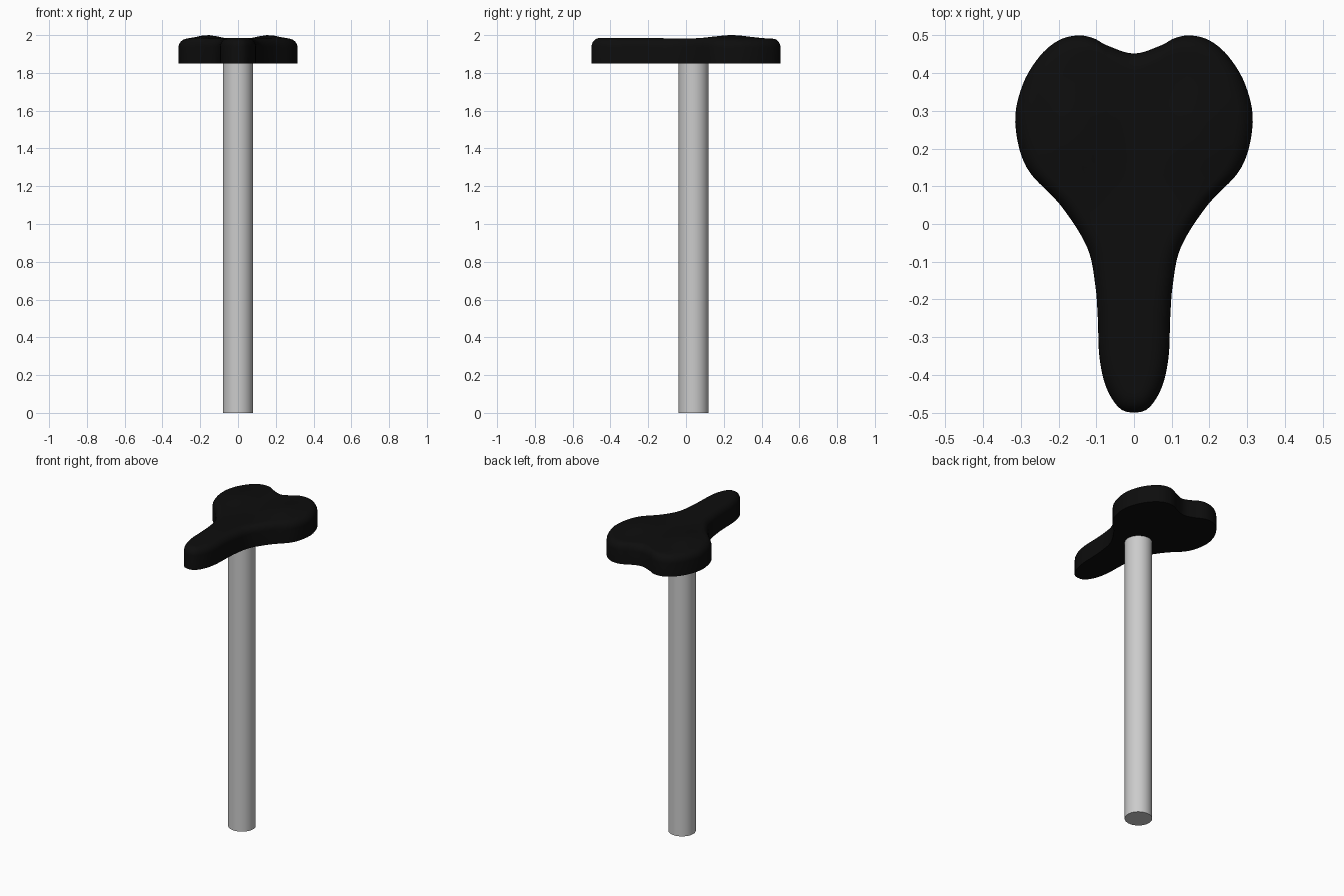
import bpy, bmesh, math
from mathutils import Vector

if "Cube" in bpy.data.objects:
    bpy.data.objects.remove(bpy.data.objects["Cube"])

BASE = 1.85


def spline(pts, steps=5):
    """Smooth curve through 2D points; the ends mirror across x = 0."""
    p = [Vector(q) for q in pts]
    p = [Vector((-p[1].x, p[1].y))] + p + [Vector((-p[-2].x, p[-2].y))]
    out = []
    for a, b, c, d in zip(p, p[1:], p[2:], p[3:]):
        for i in range(steps):
            t = i / steps
            out.append(0.5 * (2 * b + (c - a) * t + (2 * a - 5 * b + 4 * c - d) * t**2
                              + (3 * b - a - 3 * c + d) * t**3))
    return out + [p[-2]]


def top_height(x, y):
    """Gently padded top: two raised rear lobes with a valley between."""
    lobe = math.exp(-((abs(x) - 0.16) / 0.08) ** 2 - ((y - 0.24) / 0.14) ** 2)
    nose = 0.006 * min(1, max(0, (0.1 - y) / 0.3))
    return 1.979 + 0.021 * lobe + nose


# Saddle outline, right half from nose tip to rear notch
half = spline([(0, -0.5), (0.04, -0.487), (0.075, -0.43), (0.092, -0.35), (0.096, -0.25),
               (0.103, -0.16), (0.125, -0.06), (0.195, 0.05), (0.285, 0.15), (0.315, 0.27),
               (0.295, 0.37), (0.25, 0.445), (0.2, 0.487), (0.15, 0.5), (0.108, 0.493),
               (0.07, 0.473), (0, 0.452)])
outline = half + [Vector((-q.x, q.y)) for q in reversed(half[1:-1])]

# Saddle: rings run up the side, round the rim, then shrink to the spine
bm = bmesh.new()
RIM = 0.045
rings = [[bm.verts.new((q.x, q.y, BASE)) for q in outline]]
profile = [(math.radians(a), 0) for a in range(0, 91, 15)] + [(math.pi / 2, f / 7) for f in range(1, 8)]
for ang, inner in profile:
    ring = []
    for q in outline:
        spine = Vector((0, min(max(q.y, -0.40), 0.28)))
        d = q - spine
        k = (1 - RIM * (1 - math.cos(ang)) / d.length) * (1 - inner)
        p = spine + d * k
        z = top_height(p.x, p.y) - RIM * (1 - math.sin(ang))
        ring.append(bm.verts.new((p.x, p.y, z)))
    rings.append(ring)
n = len(outline)
for lo, hi in zip(rings, rings[1:]):
    for i in range(n):
        j = (i + 1) % n
        bm.faces.new((lo[i], lo[j], hi[j], hi[i]))
bm.faces.new(rings[0][::-1])
bmesh.ops.remove_doubles(bm, verts=bm.verts, dist=0.0005)
bmesh.ops.recalc_face_normals(bm, faces=bm.faces)
mesh = bpy.data.meshes.new("saddle")
bm.to_mesh(mesh)
bm.free()
saddle = bpy.data.objects.new("saddle", mesh)
bpy.context.collection.objects.link(saddle)
black = bpy.data.materials.new("black_padding")
black.diffuse_color = (0.004, 0.004, 0.004, 1)
black.use_nodes = True
black.node_tree.nodes["Principled BSDF"].inputs["Base Color"].default_value = black.diffuse_color
mesh.materials.append(black)

# Seat post
bpy.ops.mesh.primitive_cylinder_add(vertices=48, radius=0.08, depth=1.86, location=(0, 0.04, 0.93))
post = bpy.context.object
post.name = "seat_post"

for ob in (saddle, post):
    bpy.ops.object.select_all(action='DESELECT')
    ob.select_set(True)
    bpy.context.view_layer.objects.active = ob
    bpy.ops.object.shade_smooth_by_angle(angle=math.radians(40))
